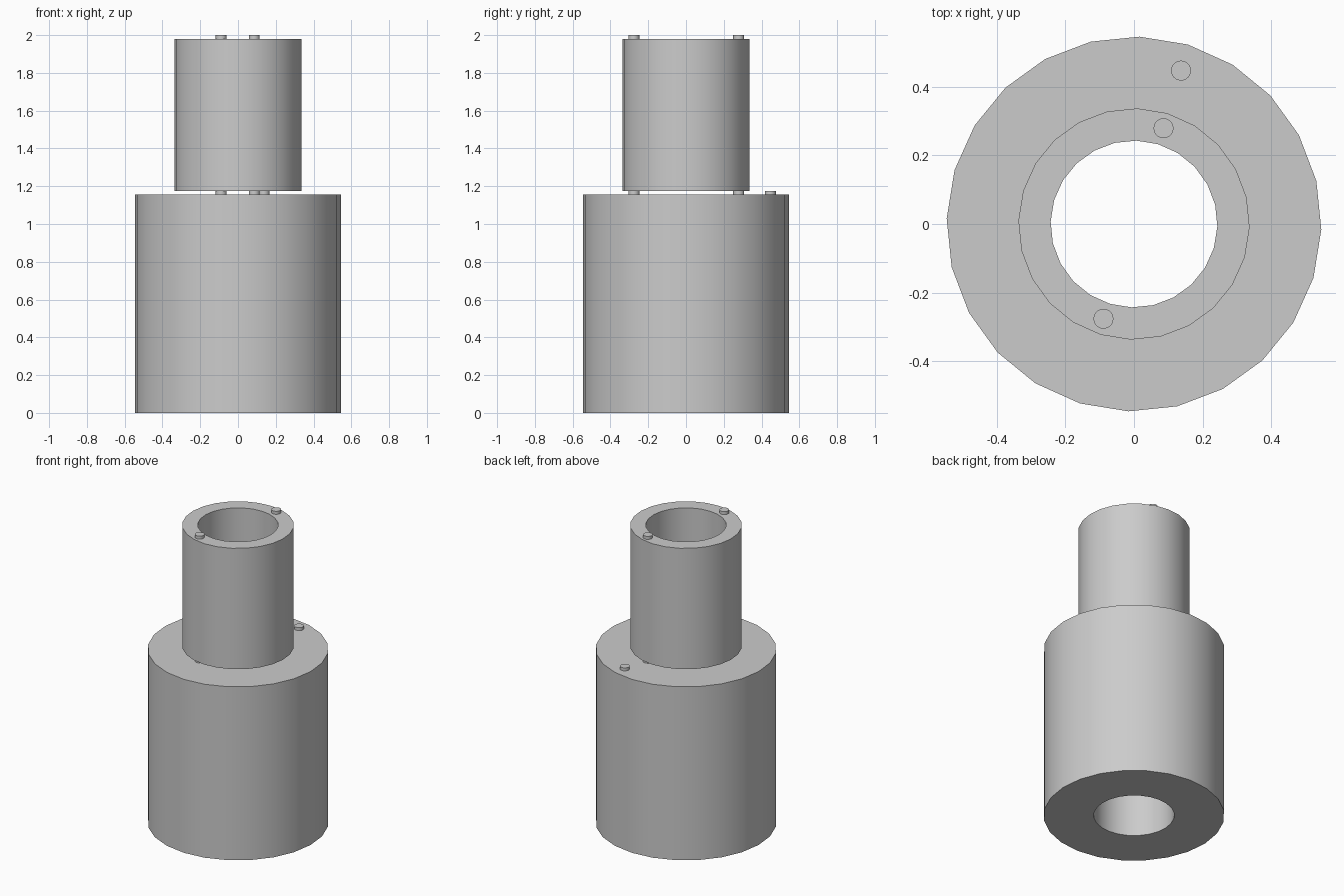
import bpy
import bmesh
from math import cos, sin, pi, radians
from mathutils import Matrix

if "Cube" in bpy.data.objects:
    bpy.data.objects.remove(bpy.data.objects["Cube"], do_unlink=True)

SIDES = 24
PHASE = radians(-1.7)
BORE = 0.243
PEG_RADIUS, PEG_HEIGHT = 0.029, 0.02

# Plain grey material
grey = bpy.data.materials.new("grey")
grey.use_nodes = True
colour = (0.6, 0.6, 0.6, 1)
grey.diffuse_color = colour
grey.node_tree.nodes["Principled BSDF"].inputs["Base Color"].default_value = colour


def finish(bm, name):
    mesh = bpy.data.meshes.new(name)
    bmesh.ops.recalc_face_normals(bm, faces=bm.faces)
    bm.to_mesh(mesh)
    bm.free()
    mesh.materials.append(grey)
    obj = bpy.data.objects.new(name, mesh)
    bpy.context.collection.objects.link(obj)
    bpy.ops.object.select_all(action="DESELECT")
    obj.select_set(True)
    bpy.context.view_layer.objects.active = obj
    bpy.ops.object.shade_smooth_by_angle(angle=radians(30))


def sleeve(name, radius, bottom, top):
    """Hollow cylinder: a rectangular section swept round the axis."""
    bm = bmesh.new()
    section = [(BORE, bottom), (radius, bottom), (radius, top), (BORE, top)]
    rings = []
    for i in range(SIDES):
        a = PHASE + 2 * pi * i / SIDES
        rings.append([bm.verts.new((r * cos(a), r * sin(a), z)) for r, z in section])
    for i, ring in enumerate(rings):
        following = rings[(i + 1) % SIDES]
        for j in range(4):
            k = (j + 1) % 4
            bm.faces.new((ring[j], following[j], following[k], ring[k]))
    finish(bm, name)


def peg(name, x, y, bottom):
    bm = bmesh.new()
    bmesh.ops.create_cone(bm, cap_ends=True, segments=SIDES, radius1=PEG_RADIUS,
                          radius2=PEG_RADIUS, depth=PEG_HEIGHT,
                          matrix=Matrix.Translation((x, y, bottom + PEG_HEIGHT / 2)))
    finish(bm, name)


# Wide lower sleeve and narrow upper sleeve
LOWER_TOP, UPPER_TOP = 1.155, 1.98
sleeve("lower_sleeve", 0.546, 0, LOWER_TOP)
sleeve("upper_sleeve", 0.337, LOWER_TOP + PEG_HEIGHT, UPPER_TOP)

# Locating pegs: a pair on each sleeve, plus one on the outer rim
for level, z in (("lower", LOWER_TOP), ("upper", UPPER_TOP)):
    peg(level + "_back_peg", 0.086, 0.279, z)
    peg(level + "_front_peg", -0.089, -0.276, z)
peg("rim_peg", 0.137, 0.447, LOWER_TOP)
